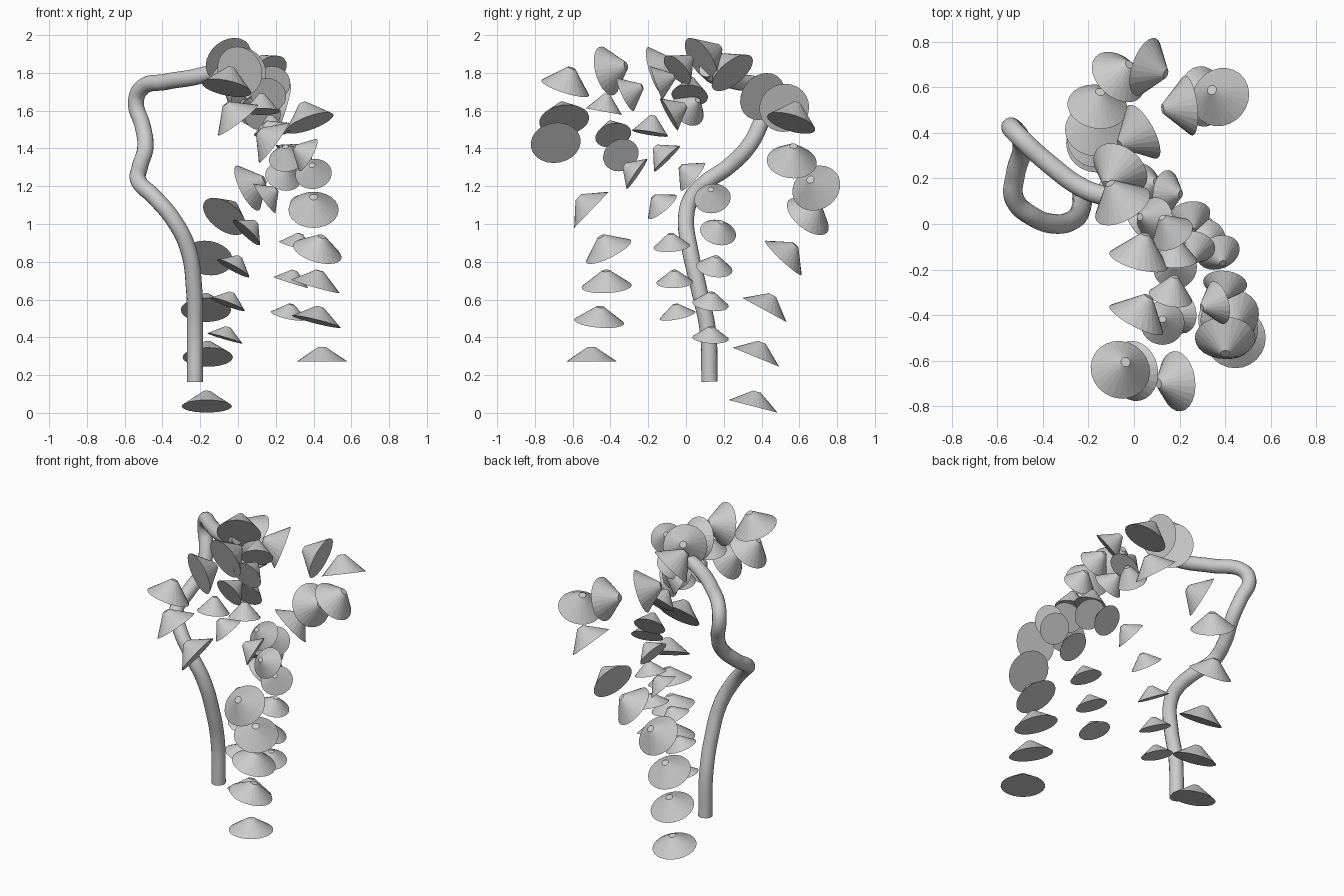
import bpy
from math import sqrt
from mathutils import Vector


def tube(name, points, radius):
    cu = bpy.data.curves.new(name, 'CURVE')
    cu.dimensions = '3D'
    cu.bevel_depth = radius
    cu.bevel_resolution = 6
    cu.resolution_u = 10
    cu.use_fill_caps = True
    sp = cu.splines.new('BEZIER')
    sp.bezier_points.add(len(points) - 1)
    for bp, p in zip(sp.bezier_points, points):
        bp.co = p
        bp.handle_left_type = bp.handle_right_type = 'AUTO'
    ob = bpy.data.objects.new(name, cu)
    bpy.context.collection.objects.link(ob)
    bpy.context.view_layer.objects.active = ob
    ob.select_set(True)
    bpy.ops.object.convert(target='MESH')
    bpy.ops.object.shade_smooth_by_angle()
    ob.select_set(False)


def cone_chain(name, radius, h_start, h_end, cones):
    # each cone: base centre x, y, z and horizontal part of its facing direction
    for i, (x, y, z, dx, dy) in enumerate(cones):
        d = Vector((dx, dy, -sqrt(max(0.0, 1 - dx * dx - dy * dy))))
        h = h_start + (h_end - h_start) * i / (len(cones) - 1)
        bpy.ops.mesh.primitive_cone_add(
            vertices=24, radius1=radius, radius2=radius * 0.16, depth=h,
            location=Vector((x, y, z)) - d * h / 2,
            rotation=(-d).to_track_quat('Z', 'Y').to_euler())
        bpy.context.object.name = f"{name}_{i + 1}"


# winding trunk
tube("trunk", [
    (-.228, .125, .165), (-.228, .115, .44), (-.232, .07, .65),
    (-.265, .02, .87), (-.34, .0, 1.02), (-.44, .03, 1.14),
    (-.525, .11, 1.225), (-.52, .22, 1.3), (-.49, .33, 1.41),
    (-.505, .39, 1.52), (-.54, .425, 1.64), (-.515, .395, 1.715),
    (-.38, .27, 1.753), (-.22, .155, 1.78), (-.08, .11, 1.82)], .043)

# large front frond
cone_chain("large_front_cone", .133, .13, .075, [
    (-.05, .08, 1.87, .42, -.76), (.02, -.16, 1.81, -.25, -.92),
    (.01, -.42, 1.81, -.45, -.86), (-.06, -.64, 1.72, -.2, -.3),
    (0, -.645, 1.55, .6, .12), (.19, -.69, 1.43, .8, .1),
    (.4, -.5, 1.075, 0, .72), (.42, -.41, .855, -.26, .43),
    (.41, -.42, .67, -.27, .05), (.415, -.46, .483, -.24, -.08),
    (.445, -.5, .273, 0, 0)])

# large back frond
cone_chain("large_back_cone", .133, .13, .08, [
    (-.06, .245, 1.8, .45, .57), (.04, .405, 1.675, .82, .45),
    (.24, .52, 1.615, .95, .12), (.38, .557, 1.535, .33, -.27),
    (.3, .56, 1.33, -.66, -.08), (.05, .69, 1.19, -.85, .3),
    (-.07, .645, 1.04, -.5, -.55), (-.16, .515, .82, -.12, -.68),
    (-.17, .415, .545, 0, -.48), (-.16, .37, .295, 0, -.38),
    (-.165, .355, .035, 0, -.25)])

# small front frond
cone_chain("small_front_cone", .097, .11, .062, [
    (.17, -.045, 1.815, .42, -.67), (.18, -.16, 1.745, 0, -.94),
    (.16, -.32, 1.685, -.2, -.88), (.125, -.435, 1.595, 0, -.18),
    (.2, -.385, 1.47, .64, .2), (.37, -.345, 1.365, .85, .25),
    (.4, -.26, 1.265, .1, .82), (.37, -.125, 1.09, -.25, .62),
    (.31, -.075, .88, -.28, .08), (.28, -.06, .69, -.3, .03),
    (.27, -.045, .515, -.2, .2)])

# small back frond
cone_chain("small_back_cone", .097, .11, .062, [
    (.09, .02, 1.68, .58, -.1), (.03, .01, 1.605, -.72, -.5),
    (.13, -.09, 1.58, .1, -.87), (.18, -.19, 1.48, .1, -.16),
    (.26, -.1, 1.345, .1, .7), (.24, .035, 1.25, -.2, .74),
    (.14, .14, 1.135, -.8, .1), (.045, .17, .955, -.67, -.2),
    (-.025, .15, .765, -.47, -.15), (-.055, .13, .575, -.35, -.12),
    (-.07, .13, .395, -.28, -.06)])
